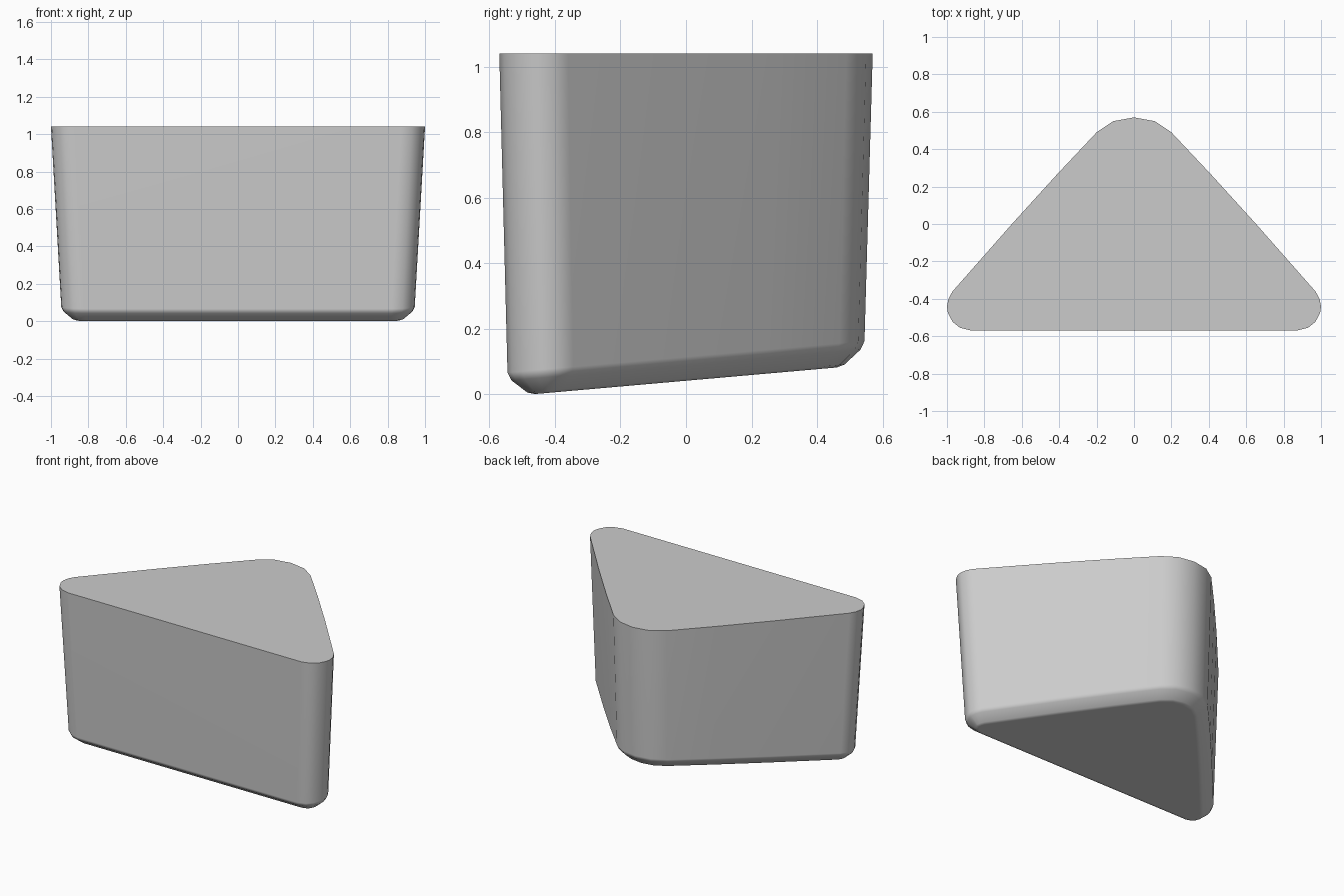
import bpy, bmesh, math
from mathutils import Vector

if "Cube" in bpy.data.objects:
    bpy.data.objects.remove(bpy.data.objects["Cube"])

# Right half of the rounded triangular outline, back tip to front edge
half = [(0, 0.57), (0.11, 0.55), (0.20, 0.49), (0.41, 0.267), (0.65, 0.003),
        (0.97, -0.36), (0.992, -0.40), (1.0, -0.44), (0.995, -0.475),
        (0.97, -0.523), (0.93, -0.555), (0.87, -0.57)]
outline = [Vector(p) for p in half] + [Vector((-x, y)) for x, y in half[:0:-1]]


def inset(points, d):
    """Offset a clockwise outline inward by d with mitred corners."""
    result = []
    n = len(points)
    for i, p in enumerate(points):
        a = (p - points[i - 1]).normalized()
        b = (points[(i + 1) % n] - p).normalized()
        na, nb = Vector((a.y, -a.x)), Vector((b.y, -b.x))
        m = (na + nb).normalized()
        result.append(p + m * d / m.dot(na))
    return result


def floor_z(y):
    """Sloping underside plane."""
    return 0.0415 + 0.088 * y


bm = bmesh.new()

# Flat top rim, then tapered wall and rounded lower edge
rings = [[bm.verts.new((p.x, p.y, 1.04)) for p in outline]]
lower = [Vector((p.x * 0.945, p.y * 0.956)) for p in outline]
for d, h in [(0, 0.073), (0.012, 0.048), (0.06, 0.007), (0.083, 0)]:
    rings.append([bm.verts.new((p.x, p.y, floor_z(p.y) + h)) for p in inset(lower, d)])

n = len(outline)
for upper, under in zip(rings, rings[1:]):
    for i in range(n):
        j = (i + 1) % n
        bm.faces.new((upper[i], upper[j], under[j], under[i]))
bm.faces.new(rings[0])
bm.faces.new(rings[-1])
bmesh.ops.recalc_face_normals(bm, faces=bm.faces)

mesh = bpy.data.meshes.new("wedge_block")
bm.to_mesh(mesh)
bm.free()
block = bpy.data.objects.new("wedge_block", mesh)
bpy.context.collection.objects.link(block)

# Smooth corners with flat large faces and a crisp top rim
bpy.context.view_layer.objects.active = block
block.select_set(True)
bpy.ops.object.shade_smooth_by_angle(angle=math.radians(50))
weighted = block.modifiers.new("flat_faces", 'WEIGHTED_NORMAL')
weighted.keep_sharp = True
